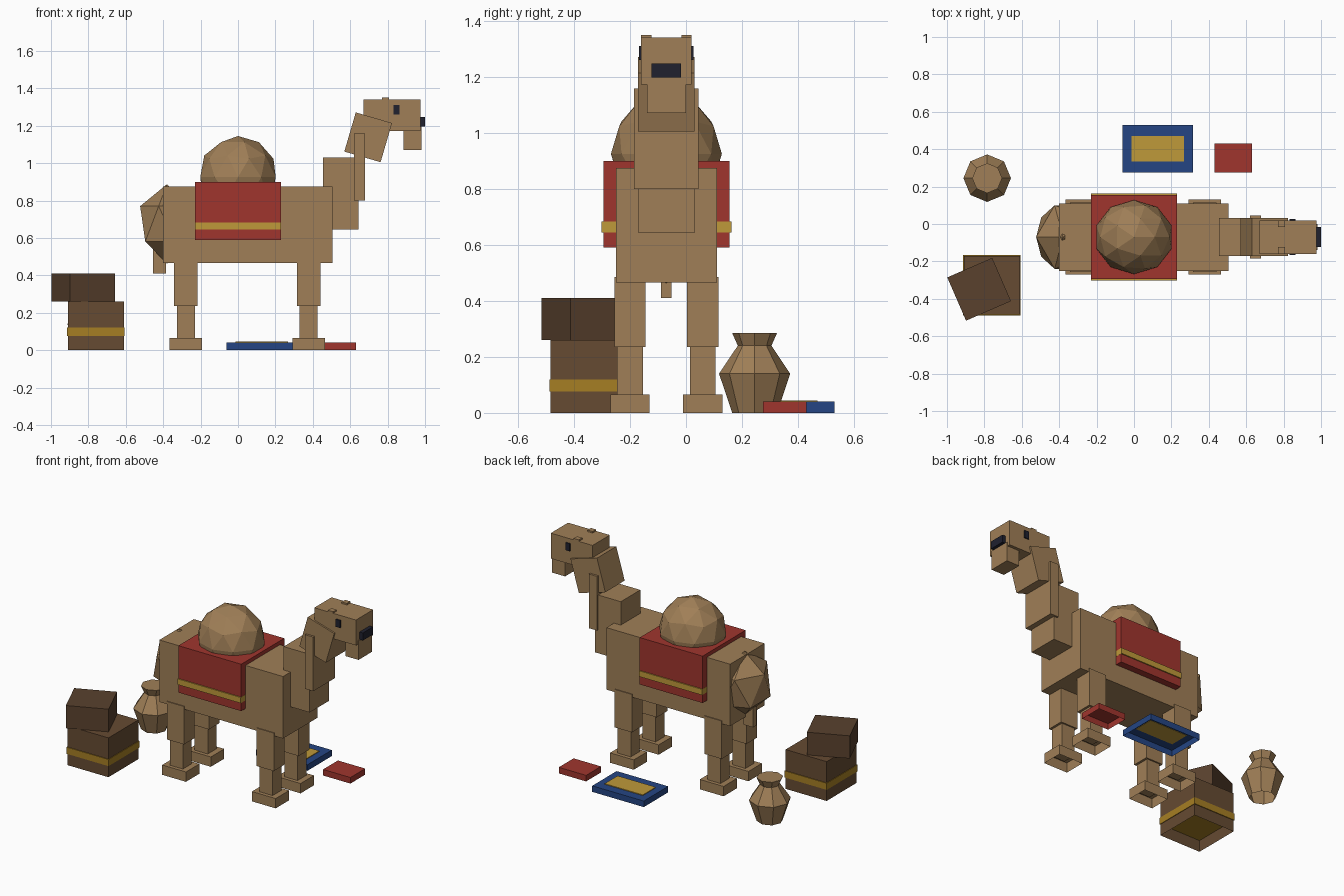
import bpy, bmesh, math
from mathutils import Matrix, Vector

cube = bpy.data.objects.get("Cube")
if cube:
    bpy.data.objects.remove(cube, do_unlink=True)

MID = -0.07  # the animal's centre line in y


def material(name, r, g, b):
    m = bpy.data.materials.new(name)
    m.use_nodes = True
    m.diffuse_color = (r, g, b, 1)
    bsdf = next(n for n in m.node_tree.nodes if n.type == 'BSDF_PRINCIPLED')
    bsdf.inputs["Base Color"].default_value = (r, g, b, 1)
    bsdf.inputs["Roughness"].default_value = 0.9
    return m


tan = material("tan fur", 0.35, 0.212, 0.095)
red = material("red cloth", 0.35, 0.036, 0.027)
gold = material("gold trim", 0.52, 0.32, 0.042)
blue = material("blue cloth", 0.018, 0.06, 0.23)
wood = material("brown wood", 0.133, 0.07, 0.032)
dark_wood = material("dark brown wood", 0.1, 0.053, 0.027)
strap = material("dull gold strap", 0.38, 0.21, 0.017)
black = material("near black", 0.014, 0.015, 0.028)


def finish(name, bm, mat):
    me = bpy.data.meshes.new(name)
    bm.to_mesh(me)
    bm.free()
    me.materials.append(mat)
    ob = bpy.data.objects.new(name, me)
    bpy.context.collection.objects.link(ob)
    return ob


def box(name, x, y, z, mat, open_base=False, turn=None):
    """Box from (low, high) ranges, optionally turned about its centre."""
    bm = bmesh.new()
    bmesh.ops.create_cube(bm, size=1)
    if open_base:
        base = [f for f in bm.faces if f.normal.z < -0.9]
        bmesh.ops.delete(bm, geom=base, context='FACES_ONLY')
    size = [r[1] - r[0] for r in (x, y, z)]
    ob = finish(name, bm, mat)
    ob.data.transform(Matrix.Diagonal((*size, 1)))
    ob.location = [(r[0] + r[1]) / 2 for r in (x, y, z)]
    if turn:
        ob.rotation_euler = turn
    return ob


def wide(half, centre=MID):
    return (centre - half, centre + half)


def ball(name, centre, radii, detail, mat, spin=0):
    bm = bmesh.new()
    bmesh.ops.create_icosphere(bm, subdivisions=detail, radius=1)
    bm.transform(Matrix.Diagonal((*radii, 1)) @ Matrix.Rotation(spin, 4, 'Z'))
    ob = finish(name, bm, mat)
    ob.location = centre
    return ob


# Body, hump and rump
box("body", (-0.40, 0.505), wide(0.18), (0.465, 0.875), tan)
ball("hump", (0, MID, 0.925), (0.212, 0.198, 0.22), 2, tan)
ball("rump", (-0.38, MID, 0.675), (0.16, 0.2, 0.212), 1, tan, math.pi)
box("tail", (-0.455, -0.385), wide(0.019), (0.41, 0.7), tan)

# Saddle cloth with its trim
box("saddle_cloth", (-0.23, 0.23), wide(0.225), (0.59, 0.90), red)
box("saddle_trim", (-0.231, 0.231), wide(0.232), (0.645, 0.683), gold)

# Four legs
for end, cx in (("hind", -0.279), ("front", 0.378)):
    for side, cy in (("right", MID - 0.13), ("left", MID + 0.13)):
        label = f"{end}_{side}"
        box(label + "_upper_leg", wide(0.063, cx), wide(0.056, cy), (0.235, 0.486), tan)
        box(label + "_lower_leg", wide(0.048, cx), wide(0.046, cy), (0.05, 0.24), tan)
        box(label + "_foot", wide(0.087, cx), wide(0.07, cy), (0, 0.065), tan, True)

# Neck
box("neck_base", (0.455, 0.645), wide(0.102), (0.645, 1.03), tan)
box("neck_front", (0.62, 0.68), wide(0.115), (0.80, 1.158), tan)
box("neck_top", wide(0.101, 0.696), wide(0.101), wide(0.109, 1.138), tan,
    turn=(0, 0.285, 0))

# Head
box("head", (0.67, 0.975), wide(0.09), (1.172, 1.34), tan)
box("jaw", (0.885, 0.98), wide(0.07), (1.07, 1.197), tan)
box("nose", (0.97, 1.0), wide(0.053), (1.197, 1.247), black)
for side, s in (("right", -1), ("left", 1)):
    box(side + "_ear", (0.77, 0.808), wide(0.018, MID + s * 0.072), (1.32, 1.35), tan)
    box(side + "_eye", (0.832, 0.864), wide(0.005, MID + s * 0.092), (1.26, 1.31), black)

# Stacked crates
box("lower_crate", (-0.91, -0.61), (-0.483, -0.17), (0, 0.26), wood, True)
box("crate_strap", (-0.914, -0.606), (-0.488, -0.165), (0.076, 0.12), strap)
box("upper_crate", wide(0.131, -0.828), wide(0.126, -0.349), (0.26, 0.41), dark_wood,
    turn=(0, 0, 0.41))

# Rug and cushion on the ground
box("rug", (-0.062, 0.315), (0.275, 0.53), (0, 0.04), blue, True)
box("rug_centre", (-0.013, 0.266), (0.335, 0.47), (0.038, 0.045), gold)
box("cushion", (0.43, 0.63), (0.275, 0.43), (0, 0.04), red, True)

# Eight-sided jar: stacked rings, closed on top
bm = bmesh.new()
rings = []
for radius, z in ((0.08, 0), (0.127, 0.14), (0.06, 0.24), (0.08, 0.285)):
    rings.append([bm.verts.new((radius * math.cos(k * math.pi / 4),
                                radius * math.sin(k * math.pi / 4), z))
                  for k in range(8)])
for low, high in zip(rings, rings[1:]):
    for k in range(8):
        n = (k + 1) % 8
        bm.faces.new((low[k], low[n], high[n], high[k]))
bm.faces.new(rings[-1])
jar = finish("jar", bm, tan)
jar.location = Vector((-0.785, 0.245, 0))
